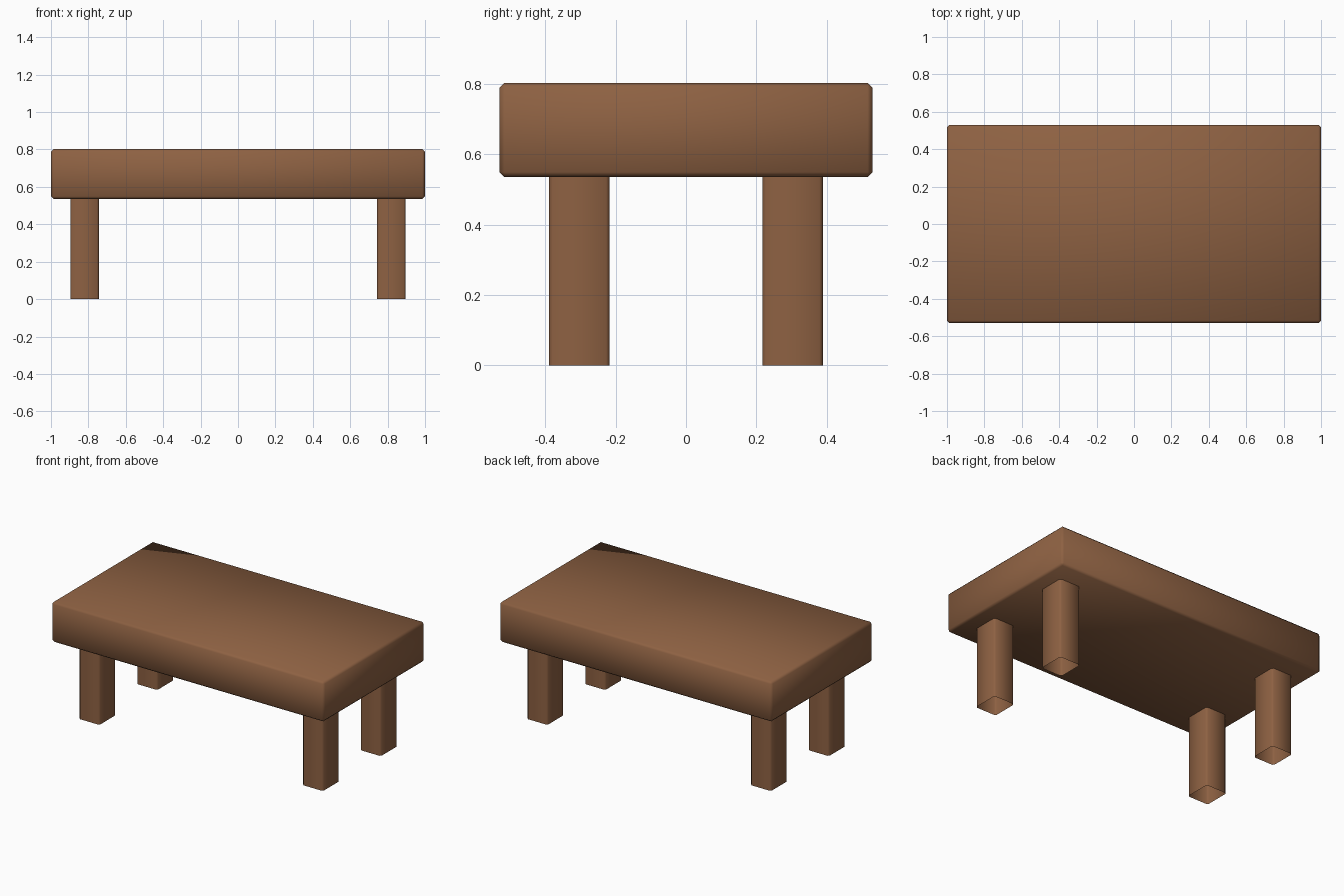
import bpy
import bmesh

if "Cube" in bpy.data.objects:
    bpy.data.objects.remove(bpy.data.objects["Cube"])

wood = bpy.data.materials.new("brown_wood")
wood.diffuse_color = (0.27, 0.12, 0.055, 1)
wood.use_nodes = True
wood.node_tree.nodes["Principled BSDF"].inputs["Base Color"].default_value = wood.diffuse_color


def block(name, lo, hi, chamfer, open_ends=False):
    """Chamfered, smooth-shaded box; open_ends leaves a four-sided sleeve."""
    bm = bmesh.new()
    bmesh.ops.create_cube(bm, size=1)
    for v in bm.verts:
        v.co = [(a + b) / 2 + c * (b - a) for a, b, c in zip(lo, hi, v.co)]
    edges = bm.edges[:]
    if open_ends:
        caps = [f for f in bm.faces if abs(f.normal.z) > 0.9]
        bmesh.ops.delete(bm, geom=caps, context='FACES_ONLY')
        edges = [e for e in bm.edges
                 if abs(e.verts[0].co.z - e.verts[1].co.z) > 0.1]
    bmesh.ops.bevel(bm, geom=edges, offset=chamfer, segments=1,
                    profile=0.5, affect='EDGES')
    for f in bm.faces:
        f.smooth = True
    mesh = bpy.data.meshes.new(name)
    bm.to_mesh(mesh)
    bm.free()
    mesh.materials.append(wood)
    obj = bpy.data.objects.new(name, mesh)
    bpy.context.collection.objects.link(obj)
    return obj


# Thick table top
block("table_top", (-1, -0.53, 0.535), (1, 0.53, 0.802), 0.014)

# Four legs, open underneath
for side, sx in (("left", -1), ("right", 1)):
    for end, sy in (("front", -1), ("back", 1)):
        cx, cy = sx * 0.82, sy * 0.303
        block(f"{end}_{side}_leg", (cx - 0.076, cy - 0.086, 0),
              (cx + 0.076, cy + 0.086, 0.54), 0.01, open_ends=True)
